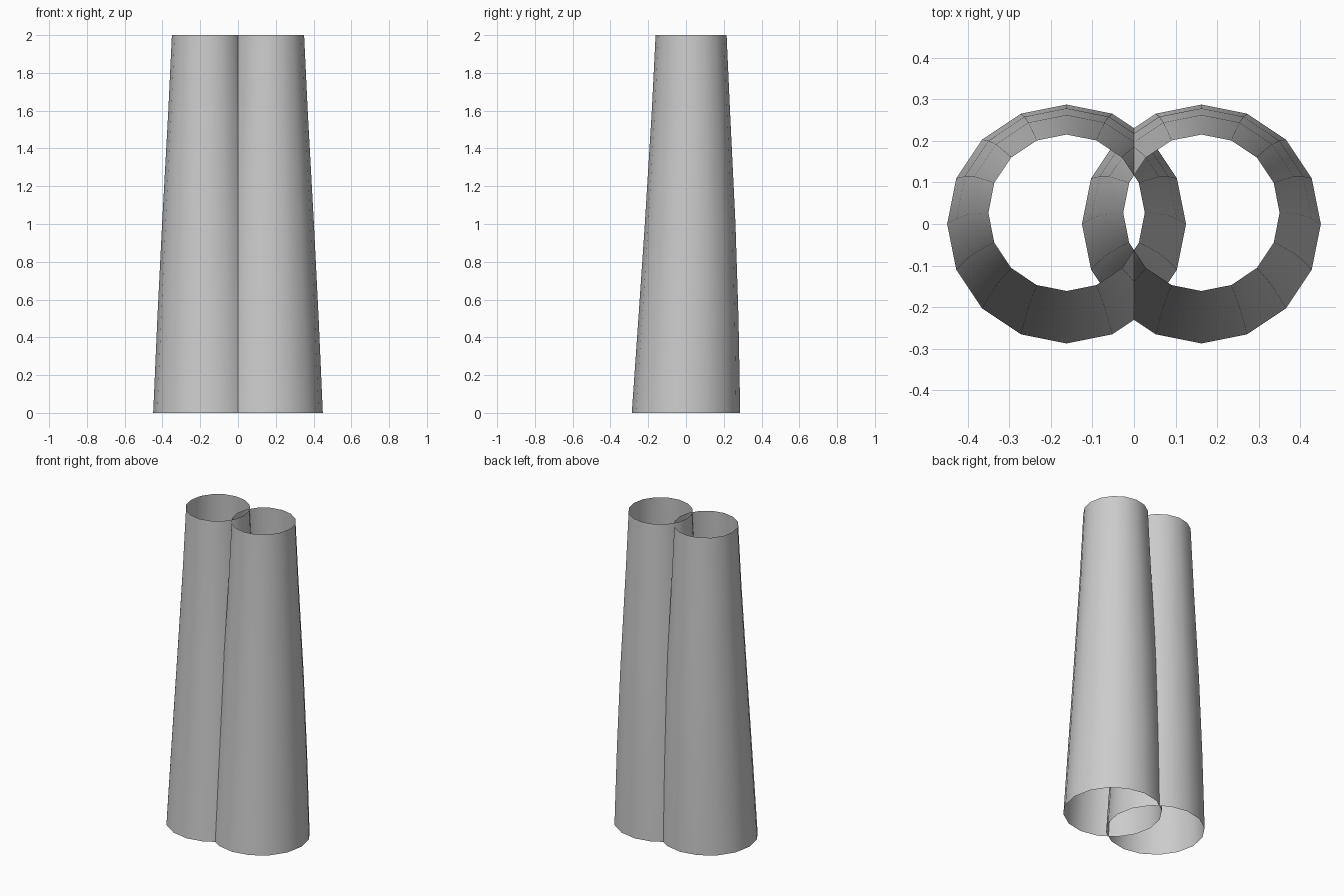
import bpy, bmesh
from math import cos, sin, pi

if "Cube" in bpy.data.objects:
    bpy.data.objects.remove(bpy.data.objects["Cube"])

SIDES = 16
# Height, radius and backward shift of each ring
RINGS = [(0.0, 0.287, 0.0), (0.5, 0.265, 0.013), (1.0, 0.240, 0.022),
         (1.6, 0.207, 0.026), (2.0, 0.188, 0.027)]


def tapered_tube(name, x):
    bm = bmesh.new()
    loops = [[bm.verts.new((x + r * cos(2 * pi * i / SIDES),
                            cy + r * sin(2 * pi * i / SIDES), z))
              for i in range(SIDES)] for z, r, cy in RINGS]
    for low, high in zip(loops, loops[1:]):
        for i in range(SIDES):
            j = (i + 1) % SIDES
            bm.faces.new((low[i], low[j], high[j], high[i])).smooth = True
    mesh = bpy.data.meshes.new(name)
    bm.to_mesh(mesh)
    bm.free()
    obj = bpy.data.objects.new(name, mesh)
    bpy.context.collection.objects.link(obj)


# Two open, overlapping tubes side by side
tapered_tube("left_tube", -0.162)
tapered_tube("right_tube", 0.162)
